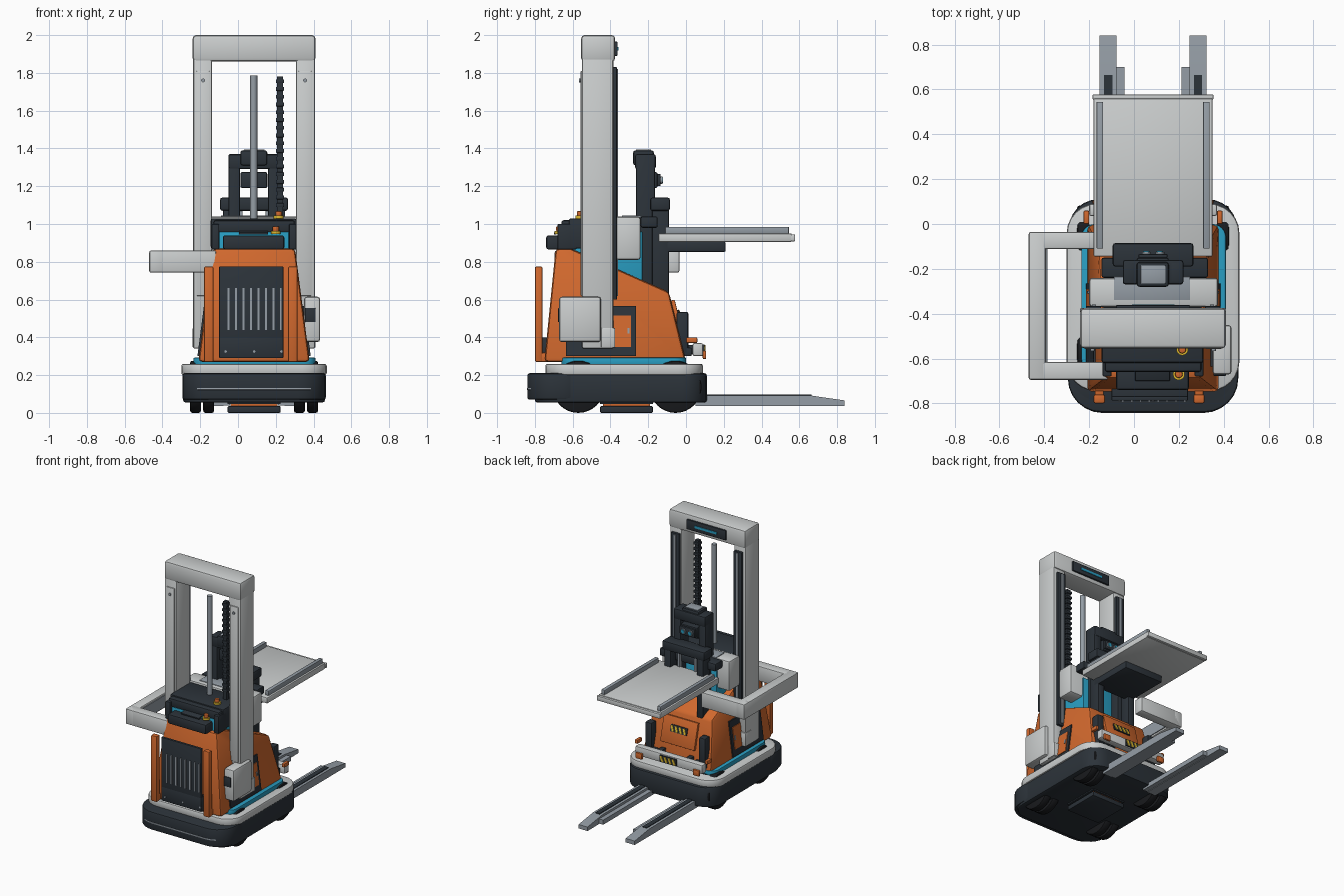
import bpy, bmesh, math
from mathutils import Matrix

old = bpy.data.objects.get("Cube")
if old:
    bpy.data.objects.remove(old, do_unlink=True)

def material(name, r, g, b):
    m = bpy.data.materials.new(name)
    m.use_nodes = True
    m.diffuse_color = (r, g, b, 1)
    m.node_tree.nodes["Principled BSDF"].inputs["Base Color"].default_value = (r, g, b, 1)
    return m

WHITE = material("light grey paint", .6, .62, .62)
DARK = material("charcoal", .025, .033, .042)
BLACK = material("black rubber", .01, .011, .013)
ORANGE = material("orange paint", .64, .14, .027)
CYAN = material("blue trim", .022, .34, .54)
STEEL = material("steel", .3, .34, .38)
YELLOW = material("warning yellow", .75, .5, .03)

CX = .085          # centre line of the upper structure
parts = []

def finish(name, bm, mat):
    bmesh.ops.recalc_face_normals(bm, faces=bm.faces)
    me = bpy.data.meshes.new(name)
    bm.to_mesh(me)
    bm.free()
    me.materials.append(mat)
    ob = bpy.data.objects.new(name, me)
    bpy.context.collection.objects.link(ob)
    parts.append(ob)
    return ob

def round_edges(bm, edges, width, seg=2):
    bmesh.ops.bevel(bm, geom=edges, offset=width, segments=seg, affect='EDGES', profile=.5)

def box(name, xs, ys, zs, mat, bevel=.006, tilt=0, roll=0):
    bm = bmesh.new()
    bmesh.ops.create_cube(bm, size=1)
    size = [b - a for a, b in (xs, ys, zs)]
    bmesh.ops.scale(bm, vec=size, verts=bm.verts)
    if bevel:
        round_edges(bm, bm.edges[:], min(bevel, min(size) * .4))
    bm.transform(Matrix.Rotation(tilt, 4, 'X') @ Matrix.Rotation(roll, 4, 'Y'))
    bmesh.ops.translate(bm, vec=[(a + b) / 2 for a, b in (xs, ys, zs)], verts=bm.verts)
    return finish(name, bm, mat)

def pair(name, near, far, ys, zs, mat, bevel=.006, **kw):
    """Two boxes mirrored about the centre line."""
    for side, s in (("left", 1), ("right", -1)):
        xs = sorted((CX + s * near, CX + s * far))
        box(f"{side}_{name}", xs, ys, zs, mat, bevel, **kw)

def cylinder(name, centre, r, length, axis, mat, seg=24, bevel=0):
    bm = bmesh.new()
    bmesh.ops.create_cone(bm, cap_ends=True, segments=seg, radius1=r, radius2=r, depth=length)
    if bevel:
        round_edges(bm, [e for e in bm.edges if abs(e.verts[0].co.z - e.verts[1].co.z) < 1e-5], bevel)
    if axis in "XY":
        bm.transform(Matrix.Rotation(math.pi / 2, 4, 'Y' if axis == 'X' else 'X'))
    bmesh.ops.translate(bm, vec=centre, verts=bm.verts)
    return finish(name, bm, mat)

def slab(name, xs, ys, zs, radius, mat, bevel=.012):
    """Rounded rectangle seen from above, pulled up."""
    bm = bmesh.new()
    pts = []
    corners = ((xs[1], ys[1], -1, -1), (xs[0], ys[1], 1, -1), (xs[0], ys[0], 1, 1), (xs[1], ys[0], -1, 1))
    for q, (x, y, sx, sy) in enumerate(corners):
        for i in range(7):
            a = math.pi / 2 * (q + i / 6)
            pts.append((x + sx * radius + radius * math.cos(a), y + sy * radius + radius * math.sin(a), zs[0]))
    f = bm.faces.new([bm.verts.new(p) for p in pts])
    top = bmesh.ops.extrude_face_region(bm, geom=[f])["geom"]
    bmesh.ops.translate(bm, vec=(0, 0, zs[1] - zs[0]), verts=[v for v in top if isinstance(v, bmesh.types.BMVert)])
    round_edges(bm, [e for e in bm.edges if abs(e.verts[0].co.z - e.verts[1].co.z) < 1e-5], bevel)
    return finish(name, bm, mat)

def tapered(name, profile, mat, grow=0, bevel=0):
    """Side profile (y, z) across the body, narrowing towards the top."""
    bm = bmesh.new()
    rows = []
    for s in (-1, 1):
        rows.append([bm.verts.new((CX + s * (.295 + grow - (z - .27) * .13), y, z)) for y, z in profile])
    bm.faces.new(rows[0])
    bm.faces.new(rows[1])
    for i in range(len(profile)):
        j = (i + 1) % len(profile)
        bm.faces.new((rows[0][i], rows[0][j], rows[1][j], rows[1][i]))
    if bevel:
        round_edges(bm, bm.edges[:], bevel)
    return finish(name, bm, mat)

def rect(y0, y1, z0, z1):
    return [(y0, z0), (y1, z0), (y1, z1), (y0, z1)]

# Base: skirt, bumper, ring and trim
slab("base_skirt", (-.29, .46), (-.8, .11), (.055, .21), .13, DARK)
slab("front_bumper", (-.295, .465), (-.84, -.5), (.07, .21), .15, DARK)
slab("bumper_strip", (-.29, .46), (-.843, -.5), (.122, .132), .15, STEEL, .002)
slab("base_ring", (-.3, .47), (-.745, .09), (.2, .26), .13, WHITE)
slab("base_trim", (-.235, .41), (-.66, .0), (.25, .292), .06, CYAN, .004)
box("underside_sensor", (-.055, .225), (-.455, -.175), (0, .036), DARK)
box("sensor_stripe", (-.04, .21), (-.44, -.19), (.034, .048), ORANGE, 0)
box("sensor_mount", (-.055, .225), (-.455, -.175), (.046, .07), DARK, 0)
for y in (-.57, -.055):
    for x in (-.225, -.155, .325, .395):
        cylinder("wheel", (x, y, .138), .138, .058, 'X', BLACK, 32, .012)

# Ground forks with tapered tips
for s in (-1, 1):
    x = CX + s * .2
    fork = box("ground_fork", (x - .038, x + .038), (.05, .84), (.036, .092), STEEL, 0)
    bm = bmesh.new()
    bm.from_mesh(fork.data)
    bmesh.ops.bisect_plane(bm, geom=bm.verts[:] + bm.edges[:] + bm.faces[:], plane_co=(0, .66, 0), plane_no=(0, 1, 0))
    for v in bm.verts:
        if v.co.y > .8 and v.co.z > .08:
            v.co.z = .066
    bm.to_mesh(fork.data)
    bm.free()
    box("fork_pad", (x - .018, x + .018), (.1, .665), (.09, .097), DARK, 0)
    xi = x - s * .055
    box("fork_rail", (xi - .018, xi + .018), (.05, .7), (.04, .075), STEEL, 0)

# Body shell and its side doors
tapered("body_shell", [(-.75, .27), (-.69, .87), (-.61, .87), (-.09, .64), (0, .27)], ORANGE, bevel=.02)
tapered("side_panels", rect(-.635, -.265, .3, .565), DARK, .009)
tapered("side_doors", rect(-.4, -.29, .35, .515), ORANGE, .014)
tapered("door_handles", rect(-.31, -.298, .42, .45), STEEL, .019)

# Front grille between two posts
box("grille_panel", (-.1, .24), (-.788, -.7), (.29, .4), DARK, .004)
box("grille_plate", (-.1, .24), (-.788, -.768), (.29, .775), DARK, .004)
for i in range(8):
    x = -.05 + i * .0395
    box("grille_slat", (x - .005, x + .005), (-.795, -.785), (.44, .66), STEEL, 0)
for x in (-.065, .085, .23):
    cylinder("grille_screw", (x, -.789, .325), .007, .006, 'Y', STEEL, 10)
for x in (-.155, .29):
    box("front_post", (x - .025, x + .025), (-.8, -.76), (.27, .775), ORANGE, .008)
    box("post_foot", (x - .02, x + .02), (-.77, -.7), (.27, .32), ORANGE)

# Rear face: hatch, corner brackets, bumper, lamps, warning plates
SLOPE = .24
box("rear_hatch", (-.06, .23), (-.056, -.036), (.4, .6), ORANGE, .004, tilt=SLOPE)
pair("rear_bracket", .2, .255, (-.05, .012), (.31, .535), DARK, .01)
pair("rear_bracket_arm", .16, .255, (-.04, .03), (.3, .345), DARK)
box("rear_bumper", (-.2, .37), (.035, .09), (.3, .37), WHITE, .01)
pair("bumper_arm", .1, .14, (-.03, .05), (.31, .36), DARK)
pair("rear_lamp", .215, .27, (.088, .107), (.285, .33), ORANGE)
pair("side_lamp", .285, .31, (.0, .06), (.37, .4), ORANGE)

def warning_plate(y, z, tilt):
    box("warning_plate", (.015, .155), (y - .004, y + .004), (z - .026, z + .026), DARK, 0, tilt=tilt)
    for i in range(4):
        x = .035 + i * .034
        box("warning_stripe", (x - .008, x + .008), (y + .003, y + .008), (z - .022, z + .022), YELLOW, 0, tilt=tilt, roll=.4)

warning_plate(-.036, .52, SLOPE)
warning_plate(.094, .335, 0)

# Operator console
box("core_tower", (-.1, .27), (-.66, -.23), (.6, .96), CYAN)
box("console_top", (-.145, .31), (-.62, -.37), (.87, 1.03), DARK, .012)
box("console_hood", (-.13, .3), (-.66, -.58), (.955, 1.02), DARK, .012)
pair("console_cheek", .185, .225, (-.68, -.58), (.865, 1.0), DARK)
box("control_tray", (-.08, .245), (-.74, -.62), (.865, .94), DARK, .012)
box("keypad", (.005, .16), (-.7, -.59), (.955, .967), DARK, .003, tilt=.22)
for x, y, z in ((.2, -.67, .95), (.215, -.56, 1.03)):
    cylinder("button_collar", (x, y, z + .006), .026, .016, 'Z', YELLOW, 20)
    cylinder("stop_button", (x, y, z + .024), .017, .028, 'Z', ORANGE, 20, .005)

# Collar behind the console
box("collar", (-.2, .375), (-.37, -.24), (.81, 1.04), WHITE, .015)
box("collar_plate", (-.09, .25), (-.34, -.235), (1.036, 1.045), STEEL, .002)

# Main mast
pair("mast_leg", .222, .322, (-.55, -.385), (.34, 1.9), WHITE, .01)
pair("leg_cover", .235, .305, (-.558, -.545), (.62, 1.81), WHITE, .004)
pair("leg_foot", .225, .326, (-.45, -.375), (.345, .45), WHITE)
pair("leg_rail", .232, .3, (-.388, -.366), (.6, 1.83), DARK, .003)
pair("rail_insert", .255, .272, (-.368, -.36), (.62, 1.82), STEEL, 0)
for s in (-1, 1):
    cylinder("cover_screw", (CX + s * .27, -.56, 1.76), .01, .012, 'Y', STEEL, 12)
box("mast_crossbeam", (-.24, .41), (-.555, -.375), (1.86, 2.0), WHITE, .018)
box("beam_display", (-.08, .25), (-.38, -.362), (1.89, 1.965), DARK, .004)
box("display_strip", (-.01, .18), (-.364, -.358), (1.918, 1.936), CYAN, 0)
cylinder("lift_rod", (.083, -.46, 1.4), .019, .77, 'Z', STEEL, 16)
box("lift_chain", (.207, .237), (-.475, -.445), (1.0, 1.78), DARK, 0)
for i in range(17):
    z = 1.09 + i * .041
    box("chain_link", (.2, .244), (-.48, -.436), (z, z + .02), DARK, .003)

# Equipment box on the left leg
box("equipment_box", (.35, .435), (-.672, -.45), (.375, .615), WHITE, .015)
box("equipment_latch", (.355, .41), (-.677, -.665), (.48, .555), DARK, .003)

# Side guard loop
box("guard_outer_bar", (-.47, -.393), (-.695, -.035), (.742, .86), WHITE, .01)
box("guard_front_bar", (-.47, -.115), (-.695, -.615), (.742, .86), WHITE, .01)
box("guard_rear_bar", (-.47, -.1), (-.112, -.035), (.742, .86), WHITE, .01)
box("guard_inner_lip", (-.4, -.386), (-.62, -.105), (.755, .847), STEEL, 0)

# Inner lift column with sensor head
pair("column_post", .075, .135, (-.265, -.165), (.6, 1.37), DARK, .008)
box("column_head", (-.05, .22), (-.27, -.16), (1.29, 1.37), DARK, .012)
box("column_cap", (.012, .155), (-.28, -.17), (1.31, 1.39), DARK, .012)
box("cap_plate", (.03, .14), (-.265, -.185), (1.387, 1.394), STEEL, .002)
box("sensor_block", (.012, .155), (-.25, -.15), (1.19, 1.275), DARK, .01)
box("sensor_face", (.02, .15), (-.152, -.134), (1.2, 1.265), DARK)
for x in (.055, .115):
    cylinder("sensor_ring", (x, -.132, 1.232), .02, .014, 'Y', STEEL, 20)
    cylinder("sensor_eye", (x, -.128, 1.232), .014, .014, 'Y', CYAN, 20)
box("carriage_bar", (-.095, .265), (-.19, -.085), (1.07, 1.14), DARK, .012)
box("carriage_back", (-.145, .33), (-.24, -.15), (.98, 1.04), DARK, .01)
pair("carriage_post", .11, .165, (-.18, -.09), (.62, 1.1), DARK, .008)
pair("carriage_guide", .06, .08, (-.16, -.13), (.9, 1.08), STEEL, 0)

# Load platform
box("platform_support", (-.08, .25), (-.14, .21), (.852, .906), DARK, .008)
box("platform_deck", (-.18, .35), (-.145, .56), (.905, .95), WHITE, .006)
box("platform_lip", (-.185, .355), (.555, .578), (.908, .945), WHITE, .006)
pair("platform_rail", .223, .252, (-.11, .545), (.948, .985), STEEL, .004)

# Smooth rounded edges, keep sharp ones
bpy.ops.object.select_all(action='DESELECT')
for ob in parts:
    ob.select_set(True)
bpy.context.view_layer.objects.active = parts[0]
bpy.ops.object.shade_smooth_by_angle(angle=math.radians(35))
